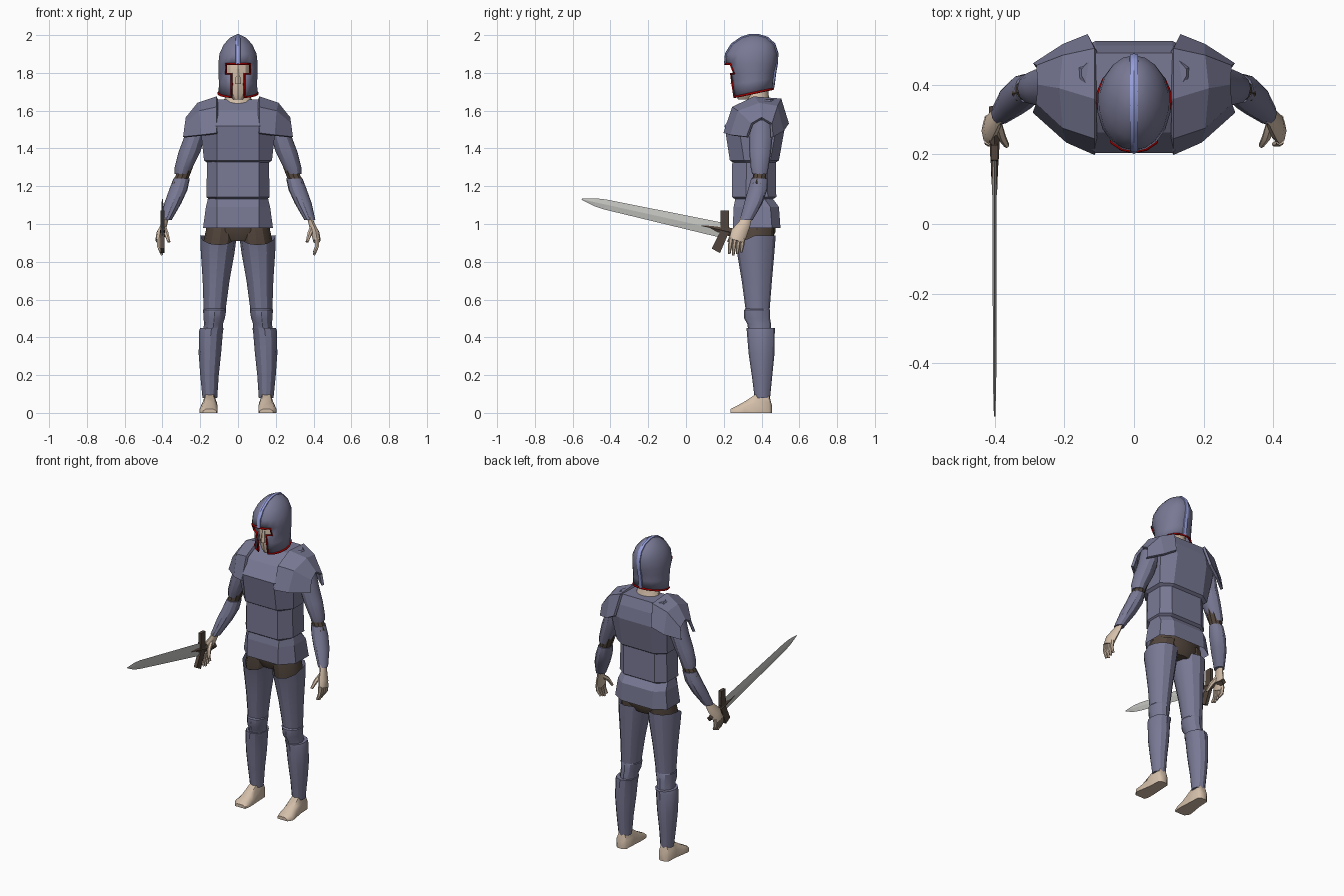
import bpy, bmesh
from math import sin, cos, pi, radians
from mathutils import Vector

cube = bpy.data.objects.get("Cube")
if cube:
    bpy.data.objects.remove(cube)


def material(name, rgb):
    m = bpy.data.materials.new(name)
    m.use_nodes = True
    m.diffuse_color = (*rgb, 1)
    m.node_tree.nodes["Principled BSDF"].inputs["Base Color"].default_value = (*rgb, 1)
    return m


steel = material("blue steel", (0.19, 0.19, 0.30))
crest_blue = material("pale blue", (0.31, 0.35, 0.72))
red = material("red trim", (0.38, 0.0, 0.0))
skin = material("skin", (0.66, 0.52, 0.40))
brown = material("brown cloth", (0.085, 0.06, 0.045))
silver = material("blade silver", (0.55, 0.55, 0.53))


def finish(name, bm, mat, angle=30):
    bmesh.ops.recalc_face_normals(bm, faces=bm.faces)
    mesh = bpy.data.meshes.new(name)
    bm.to_mesh(mesh)
    bm.free()
    mesh.materials.append(mat)
    ob = bpy.data.objects.new(name, mesh)
    bpy.context.collection.objects.link(ob)
    bpy.ops.object.select_all(action="DESELECT")
    ob.select_set(True)
    bpy.context.view_layer.objects.active = ob
    if angle:
        bpy.ops.object.shade_smooth_by_angle(angle=radians(angle))
    return ob


def bridge(bm, rings, caps=True, wrap=True, side=1):
    rows = [[bm.verts.new((p[0] * side, p[1], p[2])) for p in r] for r in rings]
    n = len(rows[0])
    for a, b in zip(rows, rows[1:]):
        for i in range(n if wrap else n - 1):
            j = (i + 1) % n
            bm.faces.new((a[i], a[j], b[j], b[i]))
    if caps:
        bm.faces.new(rows[0])
        bm.faces.new(rows[-1])


def loft(name, rings, mat, caps=True, wrap=True, side=1, angle=30):
    bm = bmesh.new()
    bridge(bm, rings, caps, wrap, side)
    return finish(name, bm, mat, angle)


def oval(z, x0, x1, y0, y1, n=12, dip=0):
    """Level ring between two x and two y limits; dip lowers its front."""
    pts = []
    for i in range(n):
        a = 2 * pi * i / n
        pts.append(((x0 + x1) / 2 + (x1 - x0) / 2 * sin(a), (y0 + y1) / 2 - (y1 - y0) / 2 * cos(a),
                    z - dip * max(0, cos(a))))
    return pts


def tube(path, n=6, flat=1.0):
    """Rings square to a path of (x, y, z, radius); flat thins them sideways."""
    pts = [Vector(p[:3]) for p in path]
    rings = []
    for k, p in enumerate(pts):
        d = (pts[min(k + 1, len(pts) - 1)] - pts[max(k - 1, 0)]).normalized()
        u = d.cross(Vector((1, 0, 0))).normalized()
        v = d.cross(u)
        r = path[k][3]
        rings.append([p + u * r * cos(2 * pi * i / n) + v * r * flat * sin(2 * pi * i / n) for i in range(n)])
    return rings


def plate(z, w, yf, yb, f=0.11):
    """Eight-sided torso ring with a flat front and back panel."""
    half = [(f, yf), (w, yf + 0.075), (w, yb - 0.045), (f, yb)]
    return [(x, y, z) for x, y in half] + [(-x, y, z) for x, y in reversed(half)]


# Torso plates
loft("breastplate", [plate(1.322, 0.160, 0.255, 0.470), plate(1.337, 0.180, 0.232, 0.492),
                     plate(1.52, 0.200, 0.204, 0.525), plate(1.60, 0.190, 0.262, 0.512),
                     plate(1.66, 0.150, 0.350, 0.490)], steel, angle=0)
loft("waist_plate", [plate(1.128, 0.150, 0.265, 0.455), plate(1.143, 0.168, 0.243, 0.478),
                     plate(1.335, 0.163, 0.245, 0.475)], steel, angle=0)
loft("hip_skirt", [plate(1.14, 0.158, 0.262, 0.455), plate(1.09, 0.170, 0.252, 0.492),
                   plate(0.98, 0.185, 0.248, 0.500)], steel, caps=False, angle=0)
loft("trousers_hips", [oval(0.91, -0.12, 0.12, 0.30, 0.45), oval(0.96, -0.17, 0.17, 0.275, 0.475),
                       oval(1.10, -0.16, 0.16, 0.27, 0.47)], brown)

# Neck and head
loft("neck", [oval(1.62, -0.10, 0.10, 0.31, 0.46), oval(1.665, -0.07, 0.07, 0.325, 0.44),
              oval(1.75, -0.058, 0.058, 0.32, 0.43)], skin)
loft("head", [oval(1.66, -0.025, 0.025, 0.275, 0.36), oval(1.69, -0.055, 0.055, 0.262, 0.42),
              oval(1.75, -0.075, 0.075, 0.26, 0.44), oval(1.82, -0.080, 0.080, 0.255, 0.455),
              oval(1.90, -0.070, 0.070, 0.27, 0.45), oval(1.95, -0.035, 0.035, 0.31, 0.41)], skin)
loft("nose", [oval(1.74, -0.018, 0.018, 0.236, 0.28, 6), oval(1.82, -0.009, 0.009, 0.25, 0.28, 6)], skin)

# Helmet shell with a T-shaped face opening
angles = [0, 19, 37, 58, 80, 102, 124, 144, 162]
angles += [180] + [360 - a for a in reversed(angles[1:])]
levels = [(1.67, 0.250, 0.460, 0.104), (1.74, 0.240, 0.464, 0.103), (1.795, 0.232, 0.470, 0.105),
          (1.847, 0.208, 0.480, 0.106), (1.90, 0.212, 0.484, 0.100), (1.95, 0.243, 0.468, 0.077),
          (1.985, 0.293, 0.430, 0.045), (2.0, 0.340, 0.380, 0.015)]
rings = []
for k, (z, yf, yb, w) in enumerate(levels):
    tilt = 0.045 * max(0, 1 - k / 3)
    rings.append([(w * sin(radians(a)), (yf + yb) / 2 - (yb - yf) / 2 * cos(radians(a)),
                   z + tilt * (1 - cos(radians(a))) / 2) for a in angles])
bm = bmesh.new()
bridge(bm, rings, caps=False)
bm.faces.new([v for v in bm.verts][-len(angles):])
opening = []
for f in bm.faces:
    c = f.calc_center_median()
    if c.y < 0.27 and ((c.z < 1.795 and abs(c.x) < 0.03) or (1.795 < c.z < 1.847 and abs(c.x) < 0.06)):
        opening.append(f)
bmesh.ops.delete(bm, geom=opening, context="FACES")

# Red trim follows the rim of the shell
start = next(e for e in bm.edges if e.is_boundary).verts[0]
rim, last, v = [start.co.copy()], None, start
while True:
    e = next(e for e in v.link_edges if e.is_boundary and e != last)
    v, last = e.other_vert(v), e
    if v == start:
        break
    rim.append(v.co.copy())
curve = bpy.data.curves.new("helmet_trim", "CURVE")
curve.dimensions = "3D"
curve.bevel_depth = 0.006
curve.bevel_resolution = 1
spline = curve.splines.new("POLY")
spline.points.add(len(rim) - 1)
for p, co in zip(spline.points, rim):
    p.co = (*co, 1)
spline.use_cyclic_u = True
curve.materials.append(red)
bpy.context.collection.objects.link(bpy.data.objects.new("helmet_trim", curve))

helmet = finish("helmet", bm, steel, 45)
solid = helmet.modifiers.new("thickness", "SOLIDIFY")
solid.thickness = 0.008

# Crest strip over the helmet from brow to nape
profile = [(l[1], l[0]) for l in levels[3:]] + [(l[2], l[0]) for l in reversed(levels[1:])] + [(0.46, 1.72)]
mid = Vector((0.36, 1.80))
ridge = []
for y, z in profile:
    out = (Vector((y, z)) - mid).normalized() * 0.007
    ridge.append([(-0.013, y - out.x, z - out.y), (-0.011, y + out.x * 0.4, z + out.y * 0.4),
                  (0, y + out.x, z + out.y), (0.011, y + out.x * 0.4, z + out.y * 0.4),
                  (0.013, y - out.x, z - out.y)])
loft("helmet_crest", ridge, crest_blue, angle=40)

# Saddle-shaped shoulder guard, rows from front to back and inner to outer
guard = [[(0.11, 0.205, 1.48), (0.19, 0.24, 1.47), (0.285, 0.325, 1.46)],
         [(0.11, 0.250, 1.615), (0.20, 0.28, 1.595), (0.275, 0.35, 1.53)],
         [(0.11, 0.360, 1.668), (0.21, 0.39, 1.635), (0.27, 0.40, 1.56)],
         [(0.11, 0.500, 1.658), (0.20, 0.48, 1.62), (0.275, 0.45, 1.53)],
         [(0.13, 0.538, 1.53), (0.20, 0.51, 1.49), (0.285, 0.455, 1.46)]]
finger_y = [0.235, 0.256, 0.277, 0.298]

for side, label in ((1, "left"), (-1, "right")):
    pad = loft(label + "_shoulder_guard", guard, steel, caps=False, wrap=False, side=side, angle=0)
    m = pad.modifiers.new("thickness", "SOLIDIFY")
    m.thickness, m.offset = 0.016, 0

    # Arm
    loft(label + "_sleeve", tube([(0.17, 0.40, 1.54, 0.055), (0.24, 0.395, 1.42, 0.045),
                                  (0.295, 0.39, 1.25, 0.036), (0.32, 0.38, 1.20, 0.036)], 10), brown, side=side)
    loft(label + "_upper_arm_plate", [oval(1.55, 0.17, 0.265, 0.34, 0.455), oval(1.46, 0.175, 0.285, 0.333, 0.458),
                                      oval(1.38, 0.20, 0.315, 0.335, 0.45), oval(1.30, 0.24, 0.335, 0.342, 0.437),
                                      oval(1.265, 0.258, 0.335, 0.35, 0.43)], steel, side=side)
    loft(label + "_forearm_plate", [oval(1.24, 0.255, 0.342, 0.345, 0.432), oval(1.18, 0.268, 0.365, 0.328, 0.43),
                                    oval(1.11, 0.30, 0.39, 0.308, 0.405), oval(1.02, 0.352, 0.41, 0.285, 0.352)],
         steel, side=side)

    # Hand
    bm = bmesh.new()
    bridge(bm, tube([(0.378, 0.322, 1.04, 0.028), (0.39, 0.31, 1.0, 0.032), (0.41, 0.28, 0.95, 0.044),
                     (0.418, 0.267, 0.91, 0.040)], 8, 0.5), side=side)
    for i, y in enumerate(finger_y):
        tip = 0.835 + 0.008 * abs(i - 1)
        bridge(bm, tube([(0.418, y + 0.004, 0.925, 0.013), (0.418, y - 0.002, 0.88, 0.011),
                         (0.402, y - 0.006, tip, 0.007)]), side=side)
    bridge(bm, tube([(0.395, 0.295, 0.985, 0.015), (0.38, 0.25, 0.95, 0.013), (0.365, 0.225, 0.905, 0.008)]), side=side)
    finish(label + "_hand", bm, skin, 50)

    # Leg
    loft(label + "_trouser_leg", [oval(0.70, 0.06, 0.17, 0.31, 0.44), oval(0.90, 0.012, 0.185, 0.275, 0.46),
                                  oval(0.99, 0.01, 0.165, 0.28, 0.465)], brown, side=side)
    loft(label + "_thigh_plate", [oval(0.94, 0.006, 0.20, 0.258, 0.475, dip=0.05), oval(0.85, 0.018, 0.197, 0.27, 0.468),
                                  oval(0.70, 0.045, 0.187, 0.295, 0.455), oval(0.55, 0.065, 0.182, 0.315, 0.443)],
         steel, caps=False, side=side)
    loft(label + "_knee_plate", [oval(0.565, 0.075, 0.17, 0.325, 0.435), oval(0.545, 0.062, 0.185, 0.308, 0.445),
                                 oval(0.50, 0.07, 0.182, 0.308, 0.445), oval(0.47, 0.08, 0.18, 0.325, 0.45),
                                 oval(0.43, 0.08, 0.185, 0.33, 0.45)], steel, side=side)
    loft(label + "_greave", [oval(0.45, 0.075, 0.20, 0.32, 0.47), oval(0.43, 0.08, 0.207, 0.322, 0.47),
                             oval(0.31, 0.09, 0.208, 0.332, 0.468), oval(0.20, 0.102, 0.20, 0.348, 0.457),
                             oval(0.08, 0.11, 0.188, 0.363, 0.445)], steel, side=side)

    # Bare foot, lofted from heel to toe
    foot = []
    for y, x0, x1, top in ((0.455, 0.13, 0.17, 0.04), (0.44, 0.115, 0.185, 0.095), (0.37, 0.112, 0.188, 0.10),
                           (0.31, 0.108, 0.198, 0.06), (0.265, 0.108, 0.205, 0.035), (0.235, 0.115, 0.185, 0.02)):
        w = (x1 - x0) * 0.22
        foot.append([(x0, y, 0), (x1, y, 0), (x1, y, top * 0.55), (x1 - w, y, top), (x0 + w, y, top), (x0, y, top * 0.55)])
    loft(label + "_foot", foot, skin, side=side, angle=50)

# Sword, laid out along its own axis from the guard
along = Vector((0, -0.975, 0.215)).normalized()
across = Vector((0, 0.215, 0.975)).normalized()
thick = Vector((1, 0, 0))
hilt = Vector((-0.40, 0.20, 0.965))


def station(d, w, t):
    c = hilt + along * d
    return [c + across * w, c + thick * t, c - across * w, c - thick * t]


loft("sword_blade", [station(0.0, 0.040, 0.006), station(0.64, 0.027, 0.005), station(0.70, 0.021, 0.004),
                     station(0.77, 0.003, 0.002)], silver, angle=0)
loft("sword_grip", [station(-0.14, 0.018, 0.016), station(-0.12, 0.022, 0.016), station(0.0, 0.022, 0.013),
                    station(0.04, 0.022, 0.010), station(0.12, 0.004, 0.007)], brown, angle=0)
bar = []
for y, z, w in ((0.205, 1.072, 0.022), (0.205, 0.96, 0.024), (0.158, 0.858, 0.022)):
    bar.append([(-0.40 + sx * 0.010, y + sy * w, z + sy * (0.012 if z < 0.9 else 0) * -1)
                for sx, sy in ((-1, -1), (1, -1), (1, 1), (-1, 1))])
loft("sword_guard", bar, brown, angle=0)
